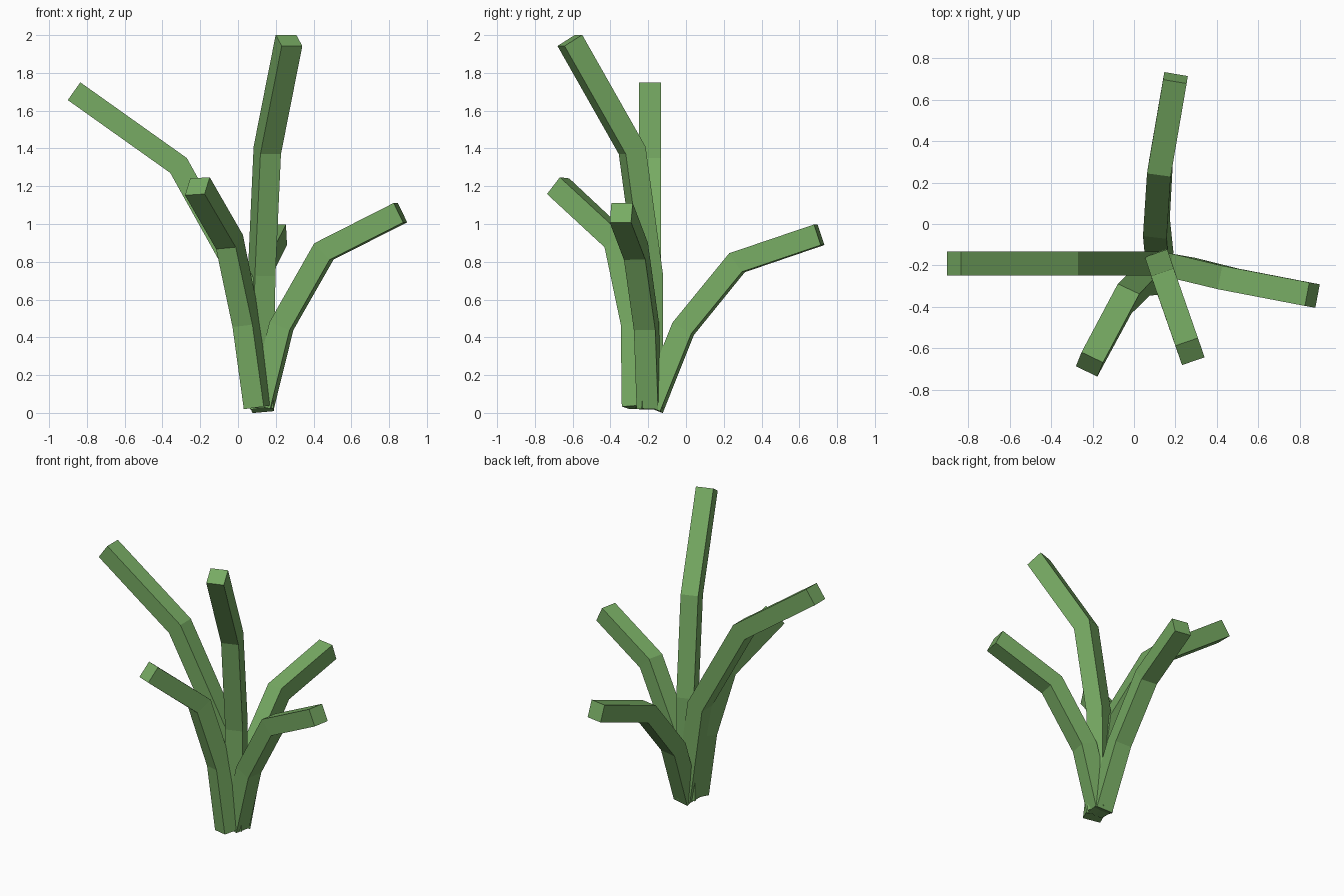
import bpy, bmesh, math
from mathutils import Vector

if "Cube" in bpy.data.objects:
    bpy.data.objects.remove(bpy.data.objects["Cube"])

HALF = 0.0575  # half the thickness of a stem

green = bpy.data.materials.new("leaf green")
green.diffuse_color = (0.184, 0.407, 0.125, 1)
green.use_nodes = True
green.node_tree.nodes["Principled BSDF"].inputs["Base Color"].default_value = green.diffuse_color


def stem(name, azimuth, path):
    """Sweep a square along the path, mitred at each bend."""
    pts = [Vector(p) for p in path]
    dirs = [(b - a).normalized() for a, b in zip(pts, pts[1:])]
    a = math.radians(azimuth)
    side = Vector((-math.sin(a), math.cos(a), 0))
    bm = bmesh.new()
    rings = []
    for i, p in enumerate(pts):
        d_in, d_out = dirs[max(i - 1, 0)], dirs[min(i, len(dirs) - 1)]
        tangent = (d_in + d_out).normalized()
        across = (side - tangent * side.dot(tangent)).normalized()
        up = tangent.cross(across) * (HALF / tangent.dot(d_in))
        rings.append([bm.verts.new(p + across * HALF * s + up * t)
                      for s, t in ((-1, -1), (1, -1), (1, 1), (-1, 1))])
    for r, q in zip(rings, rings[1:]):
        for k in range(4):
            n = (k + 1) % 4
            bm.faces.new((r[k], r[n], q[n], q[k]))
    bm.faces.new(rings[0][::-1])
    bm.faces.new(rings[-1])
    bmesh.ops.recalc_face_normals(bm, faces=bm.faces)
    mesh = bpy.data.meshes.new(name)
    bm.to_mesh(mesh)
    bm.free()
    mesh.materials.append(green)
    bpy.context.collection.objects.link(bpy.data.objects.new(name, mesh))


# Five bent stems fanning out from one root
stem("left_stem", 180, [(0.12, -0.19, 0.025), (0.025, -0.19, 0.70),
                        (-0.315, -0.19, 1.31), (-0.868, -0.19, 1.703)])
stem("tall_stem", -71, [(0.115, -0.195, 0.025), (0.125, -0.195, 0.73),
                        (0.155, -0.285, 1.39), (0.27, -0.615, 1.972)])
stem("front_stem", -112, [(0.105, -0.265, 0.03), (0.045, -0.27, 0.47),
                          (-0.045, -0.36, 0.905), (-0.215, -0.677, 1.20)])
stem("right_stem", -10, [(0.125, -0.195, 0.035), (0.23, -0.21, 0.46),
                         (0.455, -0.265, 0.855), (0.86, -0.343, 1.06)])
stem("back_stem", 81, [(0.125, -0.183, 0.025), (0.108, -0.015, 0.445),
                       (0.125, 0.27, 0.795), (0.2, 0.705, 0.943)])
